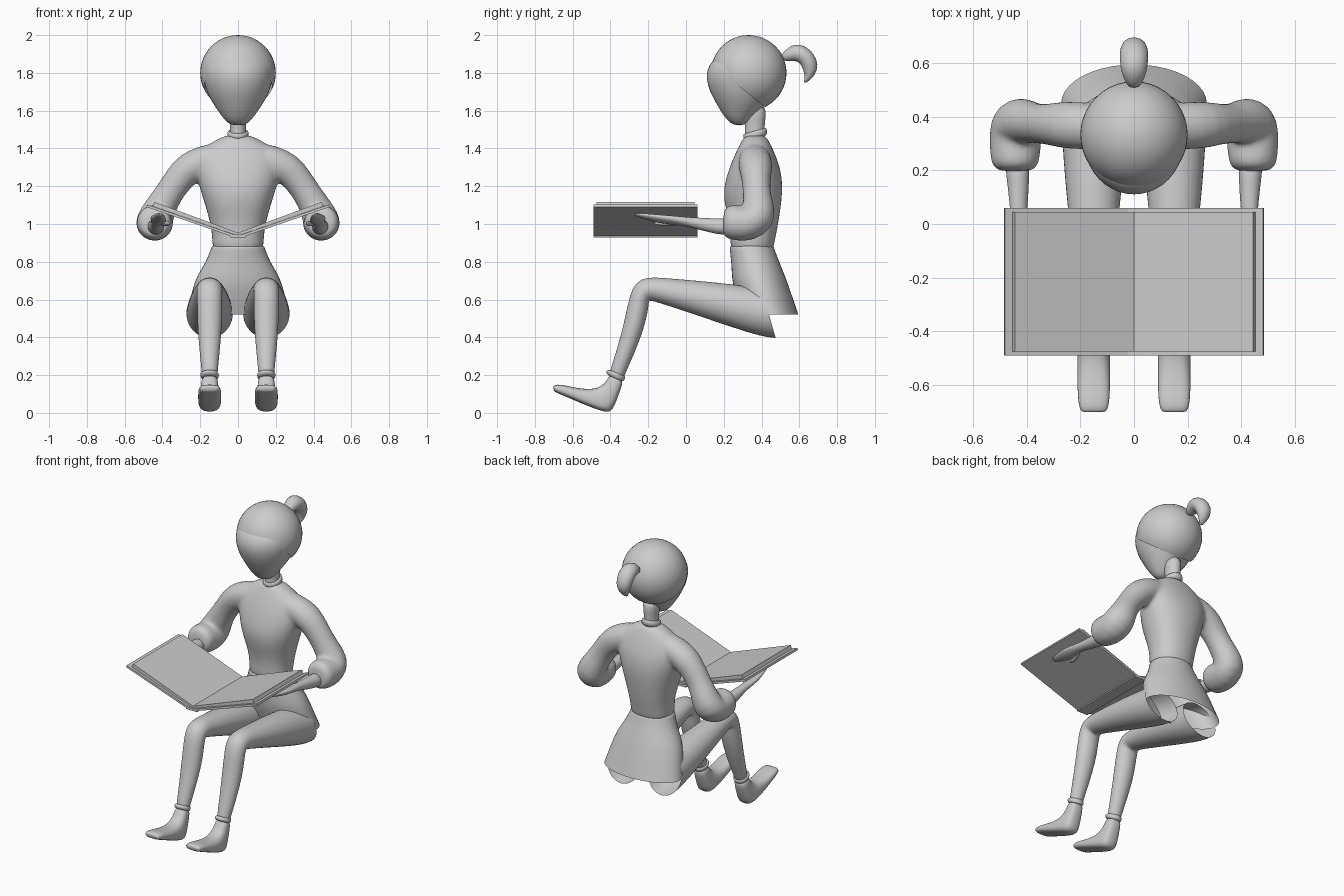
import bpy, bmesh, math
from mathutils import Vector, Matrix

N = 20


def finish(name, bm, subsurf=1, smooth=True):
    bmesh.ops.recalc_face_normals(bm, faces=bm.faces[:])
    me = bpy.data.meshes.new(name)
    bm.to_mesh(me)
    bm.free()
    ob = bpy.data.objects.new(name, me)
    bpy.context.collection.objects.link(ob)
    for p in me.polygons:
        p.use_smooth = smooth
    if subsurf:
        ob.modifiers.new("Subdivision", 'SUBSURF').levels = subsurf
        ob.modifiers[0].render_levels = subsurf
    return ob


def loft(bm, rings, cap0=True, cap1=True, power=2.0):
    """Skin elliptical rings given as (centre, half axis a, half axis b)."""
    def se(v):
        return math.copysign(abs(v) ** (2 / power), v)
    loops = []
    for c, a, b in rings:
        loops.append([bm.verts.new(c + a * se(math.cos(2 * math.pi * i / N))
                                   + b * se(math.sin(2 * math.pi * i / N))) for i in range(N)])
    for l0, l1 in zip(loops, loops[1:]):
        for i in range(N):
            j = (i + 1) % N
            bm.faces.new((l0[i], l0[j], l1[j], l1[i]))
    if cap0:
        bm.faces.new(loops[0])
    if cap1:
        bm.faces.new(loops[-1])


def side_rings(rows, x=0.0):
    """Rows of side profile: front (y, z), back (y, z), half width."""
    out = []
    for y1, z1, y2, z2, w in rows:
        p, q = Vector((x, y1, z1)), Vector((x, y2, z2))
        out.append(((p + q) / 2, Vector((w, 0, 0)), (q - p) / 2))
    return out


def level_rings(rows):
    """Rows of z, front y, back y, half width."""
    return side_rings([(f, z, b, z, w) for z, f, b, w in rows])


def path_rings(rows, u, s=1):
    """Rows of x, y, z, radius along u, radius across u; s mirrors in x."""
    pts = [Vector((s * r[0], r[1], r[2])) for r in rows]
    u = Vector((s * u[0], u[1], u[2]))
    out = []
    for i, p in enumerate(pts):
        t = (pts[min(i + 1, len(pts) - 1)] - pts[max(i - 1, 0)]).normalized()
        u = (u - t * u.dot(t)).normalized()
        out.append((p, u * rows[i][3], t.cross(u) * rows[i][4]))
    return out


def part(name, rings, cap0=True, cap1=True, power=2.0):
    bm = bmesh.new()
    loft(bm, rings, cap0, cap1, power)
    return finish(name, bm)


def prism(name, profile, y0, y1):
    bm = bmesh.new()
    f = bm.faces.new([bm.verts.new((x, y0, z)) for x, z in profile])
    ext = bmesh.ops.extrude_face_region(bm, geom=[f])
    bmesh.ops.translate(bm, vec=(0, y1 - y0, 0),
                        verts=[v for v in ext['geom'] if isinstance(v, bmesh.types.BMVert)])
    return finish(name, bm, 0, False)


# Face
part("face", level_rings([
    (1.522, .255, .31, .035), (1.545, .22, .335, .068), (1.6, .18, .39, .108),
    (1.65, .152, .44, .142), (1.7, .124, .47, .168), (1.77, .103, .50, .188),
    (1.82, .11, .51, .19), (1.86, .132, .50, .18), (1.9, .18, .47, .15)]))

# Hair cap: sphere cut by a sloping hairline
bm = bmesh.new()
bmesh.ops.create_uvsphere(bm, u_segments=40, v_segments=24, radius=.2,
                          matrix=Matrix.Translation((0, .332, 1.8)))
bmesh.ops.bisect_plane(bm, geom=bm.verts[:] + bm.edges[:] + bm.faces[:], plane_co=(0, .14, 1.84),
                       plane_no=(0, .23, .29), clear_inner=True)
finish("hair", bm, 0)

# Ponytail
part("ponytail", side_rings([
    (.50, 1.895, .51, 1.865, .02), (.55, 1.945, .545, 1.86, .042), (.60, 1.957, .575, 1.865, .052),
    (.66, 1.925, .60, 1.855, .054), (.692, 1.875, .615, 1.83, .052), (.702, 1.82, .625, 1.8, .042),
    (.665, 1.765, .63, 1.775, .026), (.63, 1.745, .622, 1.752, .008)]))

# Neck and collar
part("neck", level_rings([(1.42, .305, .42, .05), (1.5, .312, .415, .042), (1.55, .31, .42, .044),
                          (1.64, .28, .43, .06)]))
part("collar", side_rings([(.302, 1.44, .43, 1.46, .06), (.302, 1.465, .43, 1.49, .058),
                           (.303, 1.478, .428, 1.508, .055), (.315, 1.478, .415, 1.508, .044)]))

# Jumper: torso and sleeves blended into one skin
bm = bmesh.new()
loft(bm, level_rings([
    (.84, .235, .465, .138), (.9, .233, .468, .137), (.97, .233, .485, .142), (1.04, .22, .496, .158),
    (1.12, .198, .508, .183), (1.2, .198, .514, .208), (1.28, .222, .505, .228),
    (1.34, .245, .485, .225), (1.4, .272, .46, .19), (1.44, .295, .44, .13), (1.475, .31, .42, .06)]), power=2.2)
for s in (1, -1):
    loft(bm, path_rings([
        (.08, .36, 1.36, .08, .08), (.18, .365, 1.335, .09, .085), (.265, .37, 1.295, .09, .088),
        (.325, .372, 1.225, .075, .078), (.37, .375, 1.155, .074, .076), (.41, .385, 1.09, .085, .085),
        (.437, .385, 1.03, .098, .098), (.442, .34, 1.0, .097, .1), (.443, .27, 1.005, .096, .096),
        (.443, .215, 1.015, .092, .09), (.443, .195, 1.015, .06, .06)], (0, 1, 0), s))
jumper = finish("jumper", bm, 1)
rm = jumper.modifiers.new("Blend", 'REMESH')
rm.mode = 'VOXEL'
rm.voxel_size = .012
rm.use_smooth_shade = True
sm = jumper.modifiers.new("Soften", 'SMOOTH')
sm.factor = .5
sm.iterations = 8

# Skirt: open at the hem
part("skirt", level_rings([
    (.885, .245, .455, .13), (.88, .23, .468, .143), (.865, .23, .47, .146), (.8, .238, .495, .172),
    (.74, .24, .52, .212), (.68, .245, .543, .238), (.6, .27, .57, .258), (.52, .30, .597, .276)]),
    cap0=False, cap1=False)

for s, side in ((1, "left"), (-1, "right")):
    x = .15 * s
    # Leg: thigh, bent knee and shin
    part(side + "_leg", side_rings([
        (.40, .66, .475, .395, .125), (.34, .67, .40, .402, .122), (.22, .685, .25, .45, .114),
        (.07, .70, .08, .508, .10), (-.08, .712, -.08, .562, .082), (-.17, .72, -.175, .592, .07),
        (-.24, .712, -.195, .595, .068), (-.285, .665, -.197, .58, .067), (-.308, .58, -.2, .545, .067),
        (-.33, .47, -.222, .445, .065), (-.365, .34, -.272, .315, .054), (-.402, .225, -.328, .195, .042),
        (-.41, .19, -.335, .16, .04)], x), cap0=False)
    # Sock cuff
    part(side + "_cuff", side_rings([
        (-.405, .195, -.335, .165, .04), (-.42, .205, -.328, .168, .048),
        (-.425, .228, -.32, .188, .051), (-.4, .23, -.325, .2, .04)], x))
    # Foot
    part(side + "_foot", side_rings([
        (-.405, .21, -.33, .18, .042), (-.418, .17, -.343, .13, .045), (-.45, .14, -.368, .065, .052),
        (-.485, .128, -.388, .012, .058), (-.53, .126, -.42, -.003, .061), (-.6, .136, -.545, .046, .062),
        (-.665, .152, -.645, .09, .06), (-.698, .148, -.69, .108, .052), (-.703, .138, -.7, .118, .04)], x), power=2.7)
    # Forearm and hand, flattening towards the fingertips
    part(side + "_hand", path_rings([
        (.437, .24, .985, .048, .048), (.432, .17, .987, .042, .042), (.43, .08, 1.0, .035, .033),
        (.43, .01, 1.012, .028, .024), (.428, -.05, 1.018, .038, .022), (.422, -.12, 1.025, .042, .02),
        (.415, -.18, 1.033, .036, .016), (.41, -.24, 1.045, .026, .011), (.408, -.275, 1.052, .01, .005)],
        (.94, 0, .34), s))
    # Thumb
    part(side + "_thumb", path_rings([
        (.41, -.03, 1.01, .014, .014), (.385, -.08, 1.003, .015, .014), (.37, -.13, 1.002, .013, .012),
        (.365, -.17, 1.005, .006, .006)], (1, 0, 0), s))
    # Book half: cover and page block
    prism(side + "_cover", [(s * a, b) for a, b in
          ((.026, .932), (.485, 1.09), (.481, 1.103), (.022, .945))], -.49, .06)
    prism(side + "_pages", [(s * a, b) for a, b in
          ((0, .938), (.452, 1.094), (.443, 1.117), (0, .953))], -.475, .045)

# Book spine
prism("book_spine", [(-.04, .929), (.04, .929), (.04, .944), (-.04, .944)], -.49, .06)
